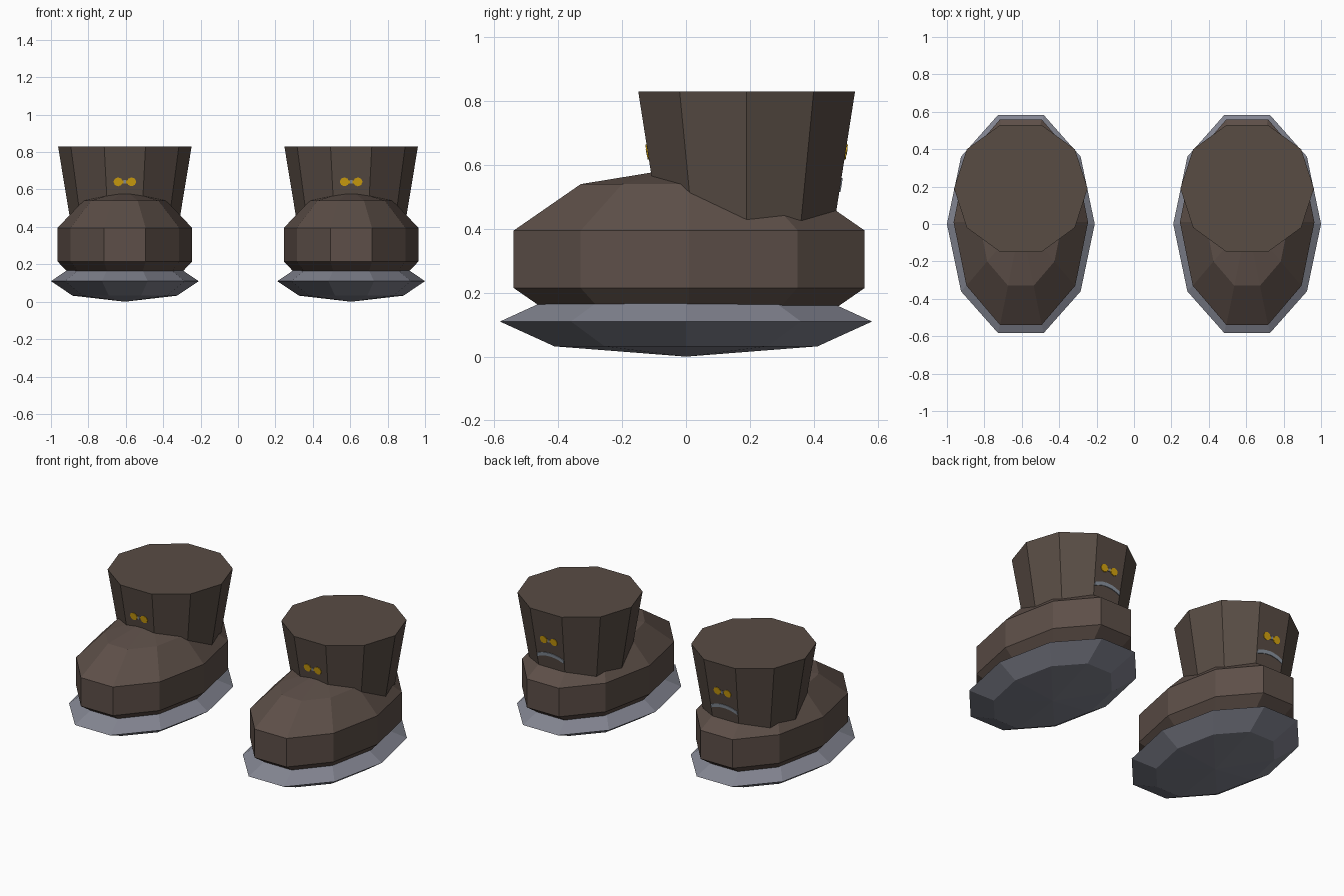
import bpy, math

if "Cube" in bpy.data.objects:
    bpy.data.objects.remove(bpy.data.objects["Cube"])

SIDES = 10
SHAFT_Y = 0.19


def material(name, srgb):
    m = bpy.data.materials.new(name)
    lin = [((c / 255 + 0.055) / 1.055) ** 2.4 for c in srgb]
    m.diffuse_color = (*lin, 1)
    m.use_nodes = True
    m.node_tree.nodes["Principled BSDF"].inputs["Base Color"].default_value = m.diffuse_color
    return m


LEATHER = material("brown leather", (93, 79, 72))
SHAFT = material("shaft brown", (88, 76, 68))
RUBBER = material("grey rubber", (131, 133, 145))
GOLD = material("gold", (212, 163, 15))
SILVER = material("silver", (138, 146, 158))


def make_object(name, verts, faces, mat):
    mesh = bpy.data.meshes.new(name)
    mesh.from_pydata(verts, [], faces)
    mesh.materials.append(mat)
    mesh.update()
    obj = bpy.data.objects.new(name, mesh)
    bpy.context.collection.objects.link(obj)
    return obj


def loft(name, centre, rings, mat):
    """Stack of ten-sided oval rings (rx, ry, z); closed with flat caps."""
    verts, faces = [], []
    for rx, ry, z in rings:
        for i in range(SIDES):
            a = 2 * math.pi * i / SIDES
            verts.append((centre[0] + rx * math.cos(a), centre[1] + ry * math.sin(a), z))
    for r in range(len(rings) - 1):
        for i in range(SIDES):
            j = (i + 1) % SIDES
            a, b = r * SIDES, (r + 1) * SIDES
            faces.append((a + i, a + j, b + j, b + i))
    last = (len(rings) - 1) * SIDES
    faces.append(tuple(reversed(range(SIDES))))
    faces.append(tuple(range(last, last + SIDES)))
    return make_object(name, verts, faces, mat)


def ellipsoid(name, centre, radii, bands, mat):
    """Low-poly ellipsoid with pointed poles."""
    rings = []
    for k in range(bands + 1):
        lat = -math.pi / 2 + math.pi * k / bands
        c = max(math.cos(lat), 0.0005)
        rings.append((radii[0] * c, radii[1] * c, centre[2] + radii[2] * math.sin(lat)))
    return loft(name, centre, rings, mat)


def shaft_radius(z):
    return 0.357 - 0.165 * (0.83 - z)


def plate(name, x, side, outline, mat, lift=0.004):
    """Thin plate lying on the sloping front (-1) or back (+1) shaft panel."""
    verts = []
    for off in (-0.002, lift):
        for px, z in outline:
            y = SHAFT_Y + side * (shaft_radius(z) * math.cos(math.pi / SIDES) + off)
            verts.append((x - side * px, y, z))
    n = len(outline)
    faces = [tuple(reversed(range(n))), tuple(range(n, 2 * n))]
    faces += [(i, (i + 1) % n, n + (i + 1) % n, n + i) for i in range(n)]
    return make_object(name, verts, faces, mat)


for label, x in (("left", -0.605), ("right", 0.605)):
    # Sole and rounded foot
    ellipsoid(label + "_sole", (x, 0, 0.11), (0.395, 0.613, 0.11), 4, RUBBER)
    ellipsoid(label + "_foot", (x, 0.01, 0.305), (0.378, 0.608, 0.291), 5, LEATHER)
    # Flared ankle shaft
    loft(label + "_shaft", (x, SHAFT_Y, 0),
         [(shaft_radius(z), shaft_radius(z), z) for z in (0.32, 0.83)], SHAFT)
    # Gold bow clasp on the front and back panels
    for side, where in ((-1, "front"), (1, "back")):
        for s in (-1, 1):
            lobe = [(s * (0.036 + 0.025 * math.cos(t)), 0.641 + 0.024 * math.sin(t))
                    for t in [math.pi * k / 4 for k in range(8)]]
            plate(f"{label}_{where}_clasp_lobe", x, side, lobe[::s], GOLD)
        bar = [(-0.018, 0.633), (0.018, 0.633), (0.018, 0.649), (-0.018, 0.649)]
        plate(f"{label}_{where}_clasp_bar", x, side, bar, GOLD, 0.003)
        knot = [(-0.007, 0.632), (0.007, 0.632), (0.007, 0.650), (-0.007, 0.650)]
        plate(f"{label}_{where}_clasp_knot", x, side, knot, SILVER, 0.005)
    # Arched silver strip on the heel panel
    xs = [-0.092 + 0.184 * k / 6 for k in range(7)]
    arc = [(px, 0.548 - 2.6 * px * px) for px in xs]
    strip = [(px, z - 0.011) for px, z in arc] + [(px, z + 0.011) for px, z in reversed(arc)]
    plate(label + "_heel_strip", x, 1, strip, SILVER)
